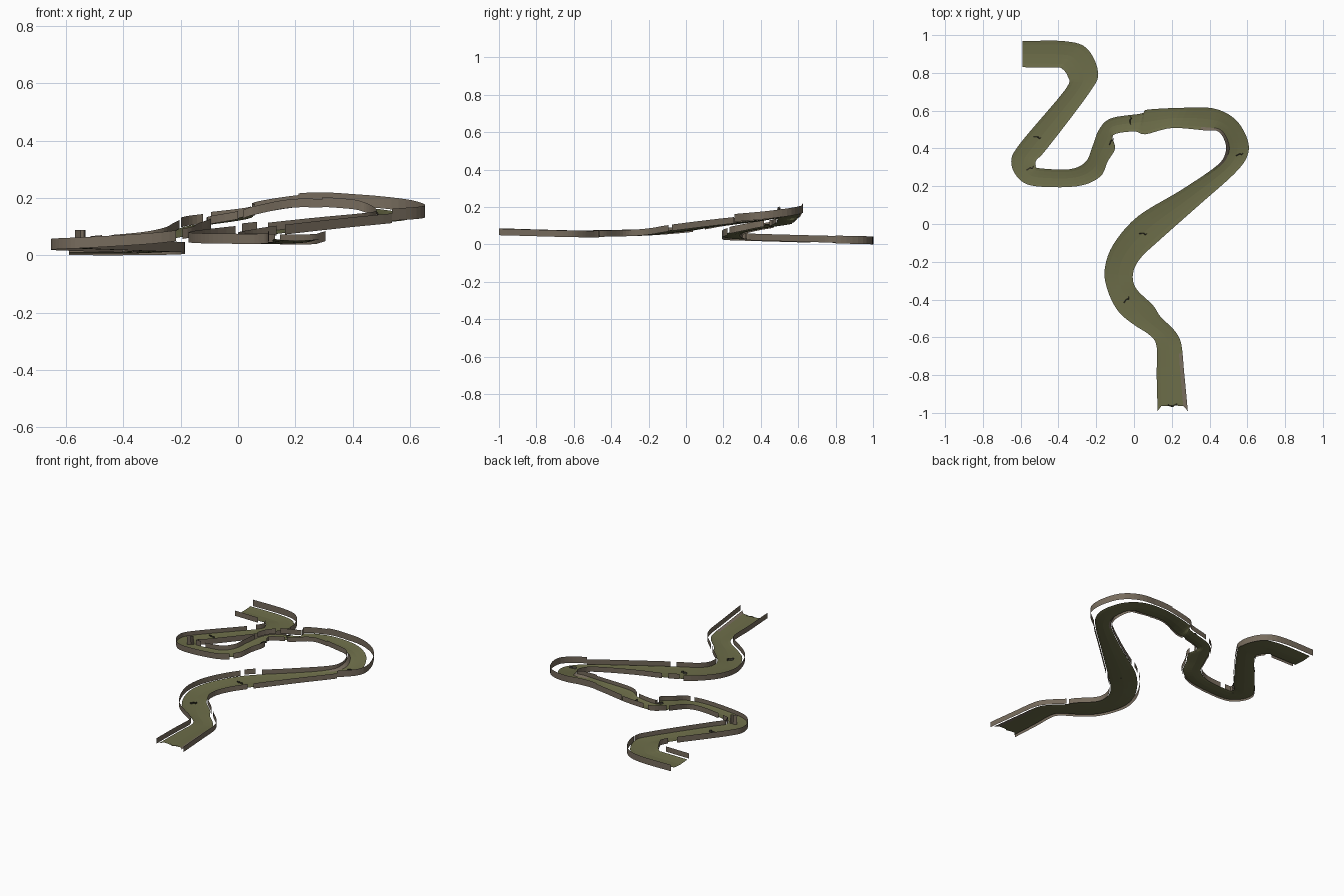
import bpy, bmesh, math
from mathutils import Vector

if "Cube" in bpy.data.objects:
    bpy.data.objects.remove(bpy.data.objects["Cube"])


def material(name, col):
    m = bpy.data.materials.new(name)
    m.diffuse_color = (*col, 1)
    m.use_nodes = True
    m.node_tree.nodes["Principled BSDF"].inputs["Base Color"].default_value = m.diffuse_color
    return m


OLIVE = material("olive_ground", (0.150, 0.152, 0.066))
EARTH = material("brown_earth", (0.185, 0.150, 0.110))
DARK = material("dark_debris", (0.05, 0.047, 0.035))

# Left and right road edges, travelling from the south end to the north-west end
LEFT = [(.125, -.99), (.12, -.8), (.12, -.65), (.085, -.59), (-.005, -.53), (-.085, -.46),
        (-.14, -.35), (-.155, -.24), (-.11, -.11), (.02, .04), (.25, .18), (.44, .31),
        (.485, .38), (.48, .44), (.445, .49), (.38, .495), (.2, .508), (.06, .475),
        (0, .49), (-.11, .47), (-.10, .40), (-.14, .33), (-.18, .25), (-.3, .2),
        (-.52, .2), (-.61, .24), (-.65, .33), (-.6, .43), (-.365, .71), (-.35, .78),
        (-.385, .825), (-.42, .828), (-.59, .83)]
RIGHT = [(.285, -.99), (.265, -.78), (.25, -.635), (.215, -.565), (.14, -.49), (.10, -.43),
         (.01, -.34), (-.005, -.26), (.035, -.18), (.13, -.09), (.35, .105), (.53, .265),
         (.6, .36), (.6, .45), (.535, .555), (.42, .612), (.25, .615), (.07, .605),
         (.04, .585), (-.12, .56), (-.185, .5), (-.22, .41), (-.255, .33), (-.34, .29),
         (-.5, .295), (-.52, .31), (-.515, .34), (-.46, .4), (-.24, .69), (-.19, .8),
         (-.25, .93), (-.37, .968), (-.59, .968)]
HEIGHT = [.057, .051, .047, .046, .046, .047, .049, .052, .06, .075, .1, .118, .126, .138, .155,
          .168, .175, .15, .13, .11, .1, .085, .068, .052, .038, .034, .031, .028, .02, .017,
          .014, .012, .012]


def sample(pts, t):
    """Catmull-Rom point at row number t"""
    n = len(pts) - 1
    i = min(int(t), n - 1)
    u = t - i
    p = [Vector(pts[max(0, min(n, k))]) for k in (i - 1, i, i + 1, i + 2)]
    return 0.5 * (2 * p[1] + (p[2] - p[0]) * u + (2 * p[0] - 5 * p[1] + 4 * p[2] - p[3]) * u * u
                  + (3 * p[1] - p[0] - 3 * p[2] + p[3]) * u ** 3)


def edge(side, t):
    pts = LEFT if side == "left" else RIGHT
    xy = sample(pts, t)
    z = sample([(h, 0) for h in HEIGHT], t)[0]
    return Vector((xy[0], xy[1], z))


def road_point(t, a, lift=0.0):
    p = edge("left", t).lerp(edge("right", t), a)
    p.z += lift
    return p


def grid_object(name, rows, mats, rule=None):
    bm = bmesh.new()
    vs = [[bm.verts.new(p) for p in r] for r in rows]
    for i in range(len(rows) - 1):
        for j in range(len(rows[0]) - 1):
            f = bm.faces.new((vs[i][j], vs[i][j + 1], vs[i + 1][j + 1], vs[i + 1][j]))
            f.material_index = rule(i, j) if rule else 0
    bmesh.ops.recalc_face_normals(bm, faces=bm.faces)
    me = bpy.data.meshes.new(name)
    bm.to_mesh(me)
    bm.free()
    for m in mats:
        me.materials.append(m)
    ob = bpy.data.objects.new(name, me)
    bpy.context.collection.objects.link(ob)
    return ob


# Road floor: shallow dish, with a steep earth bank inside the big bend
STEPS = 5
ACROSS = [0, .14, .35, .5, .65, .86, 1]
DISH = [0, -.003, -.005, -.006, -.005, -.003, 0]
rows = []
for k in range((len(LEFT) - 1) * STEPS + 1):
    t = k / STEPS
    bank = .02 * max(0, 1 - abs(t - 13) / 2.5)
    row = [road_point(t, a, d) for a, d in zip(ACROSS, DISH)]
    row[0].z += bank
    rows.append(row)
for j, dy in enumerate((0, .03, .035, .02, .04, .025, 0)):   # ragged south end
    rows[0][j].y += dy
grid_object("road_floor", rows, [OLIVE, EARTH],
            lambda i, j: 1 if (j == 0 and 55 <= i < 76) or (j == 5 and i < 8) else 0)


# Side walls: thin upright sheets (side, first row, last row, gap, lift, height)
WALLS = [("left", 0, 8.9, .016, -.006, .035), ("left", 9, 9.25, .010, .002, .034),
         ("left", 9.4, 15.5, .004, -.005, .034), ("left", 15.5, 17.7, .004, -.008, .03),
         ("left", 18, 19.4, .005, -.004, .028), ("left", 19.8, 22.2, .006, -.008, .036),
         ("left", 22.4, 27.8, .003, -.012, .038), ("left", 28, 29.6, .003, -.008, .036),
         ("left", 31, 32, .02, -.002, .034),
         ("right", 0, 4.2, .02, -.008, .035), ("right", 4.4, 9, .006, -.006, .034),
         ("right", 9.15, 11, .010, -.006, .034), ("right", 11, 16.2, .045, .002, .042),
         ("right", 16.2, 17.7, .006, .0, .038), ("right", 17.9, 18.8, .008, .004, .034),
         ("right", 19, 20.2, .006, .0, .034), ("right", 20.4, 23.6, .004, -.006, .034),
         ("right", 23.8, 25.4, .004, -.004, .034), ("right", 25.6, 29, .004, -.008, .036),
         ("right", 29, 32, .032, -.012, .042)]
for n, (side, t0, t1, gap, lift, high) in enumerate(WALLS):
    count = max(2, round((t1 - t0) * STEPS))
    wall = []
    for k in range(count + 1):
        t = t0 + (t1 - t0) * k / count
        other = "right" if side == "left" else "left"
        p = edge(side, t)
        along = edge(side, min(32, t + .1)) - edge(side, max(0, t - .1))
        out = Vector((-along.y, along.x, 0)).normalized()
        if out.dot(p - edge(other, t)) < 0:
            out.negate()
        g = gap
        if gap > .04:                               # wall swings out round the bend
            g = .006 + (gap - .006) * max(0, min(1, .1 + (t - t0) / 1.3, (15.4 - t) / 1.7))
        if side == "right" and t0 == 29:
            g = gap * min(1, .15 + (t - t0) / 2)
        p = p + out * g
        if t == 0:
            p.y = -1.0
        low = p + Vector((0, 0, lift))
        wall.append([low, low + Vector((0, 0, high))])
    grid_object(f"{side}_wall_{n + 1}", wall, [EARTH])

# Small debris: a bent upright scrap, plus one tall post
for n, (x, y, z, turn) in enumerate([(-.04, -.4, .045, .5), (.05, -.05, .068, -.4),
                                     (.56, .37, .126, 0), (-.02, .55, .13, 1.2),
                                     (-.12, .44, .1, .7), (-.51, .46, .026, -.5),
                                     (-.55, .295, .03, .1)]):
    high = .06 if n == 6 else .012
    c, s = math.cos(turn), math.sin(turn)
    scrap = []
    for dx, dy in ((-.02, -.006), (0, .004), (.012, 0), (.018, .01)):
        p = Vector((x + c * dx - s * dy, y + s * dx + c * dy, z - .002))
        scrap.append([p, p + Vector((s * .005, -c * .005, high))])
    grid_object("post" if n == 6 else f"debris_{n + 1}", scrap, [EARTH if n == 6 else DARK])
